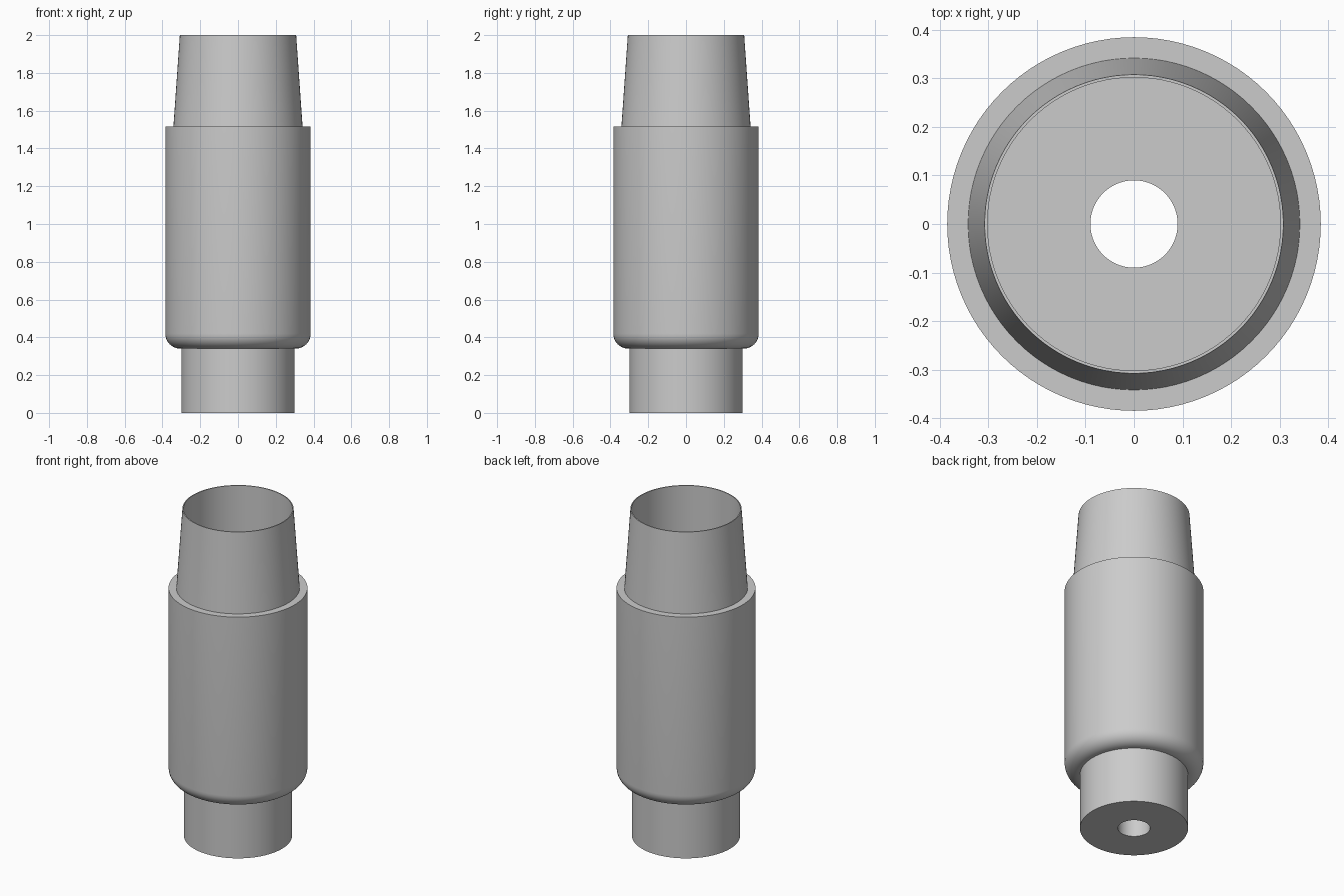
import bpy, bmesh, math

cube = bpy.data.objects.get("Cube")
if cube:
    bpy.data.objects.remove(cube, do_unlink=True)

SEGMENTS = 96

# Plain grey metal
grey = bpy.data.materials.new("grey_metal")
grey.use_nodes = True
colour = (0.6, 0.6, 0.6, 1)
grey.diffuse_color = colour
grey.node_tree.nodes["Principled BSDF"].inputs["Base Color"].default_value = colour


def lathe(name, profile):
    """Revolve a closed (radius, height) profile around the z axis."""
    bm = bmesh.new()
    verts = [bm.verts.new((r, 0, z)) for r, z in profile]
    edges = [bm.edges.new((a, b)) for a, b in zip(verts, verts[1:] + verts[:1])]
    bmesh.ops.spin(bm, geom=verts + edges, cent=(0, 0, 0), axis=(0, 0, 1),
                   angle=math.tau, steps=SEGMENTS, use_merge=True)
    bmesh.ops.remove_doubles(bm, verts=bm.verts, dist=1e-5)
    bmesh.ops.recalc_face_normals(bm, faces=bm.faces)
    mesh = bpy.data.meshes.new(name)
    bm.to_mesh(mesh)
    bm.free()
    mesh.materials.append(grey)
    obj = bpy.data.objects.new(name, mesh)
    bpy.context.collection.objects.link(obj)
    bpy.ops.object.select_all(action="DESELECT")
    bpy.context.view_layer.objects.active = obj
    obj.select_set(True)
    bpy.ops.object.shade_smooth_by_angle(angle=math.radians(30))
    return obj


bore, neck, barrel = 0.09, 0.30, 0.385
neck_top, shoulder, top = 0.34, 1.515, 2.0
fillet = 0.08

# Rounded lower edge of the barrel
steps = 10
rounding = [(barrel - fillet + fillet * math.sin(a), neck_top + fillet - fillet * math.cos(a))
            for a in (i * math.pi / 2 / steps for i in range(steps + 1))]

# Neck, barrel, tapered sleeve, socket and through bore in one revolved shell
lathe("stepped_sleeve_body",
      [(bore, 0), (neck, 0), (neck, neck_top)]
      + rounding
      + [(barrel, shoulder), (0.342, shoulder), (0.308, top),
         (0.302, top), (0.302, shoulder), (bore, shoulder)])
